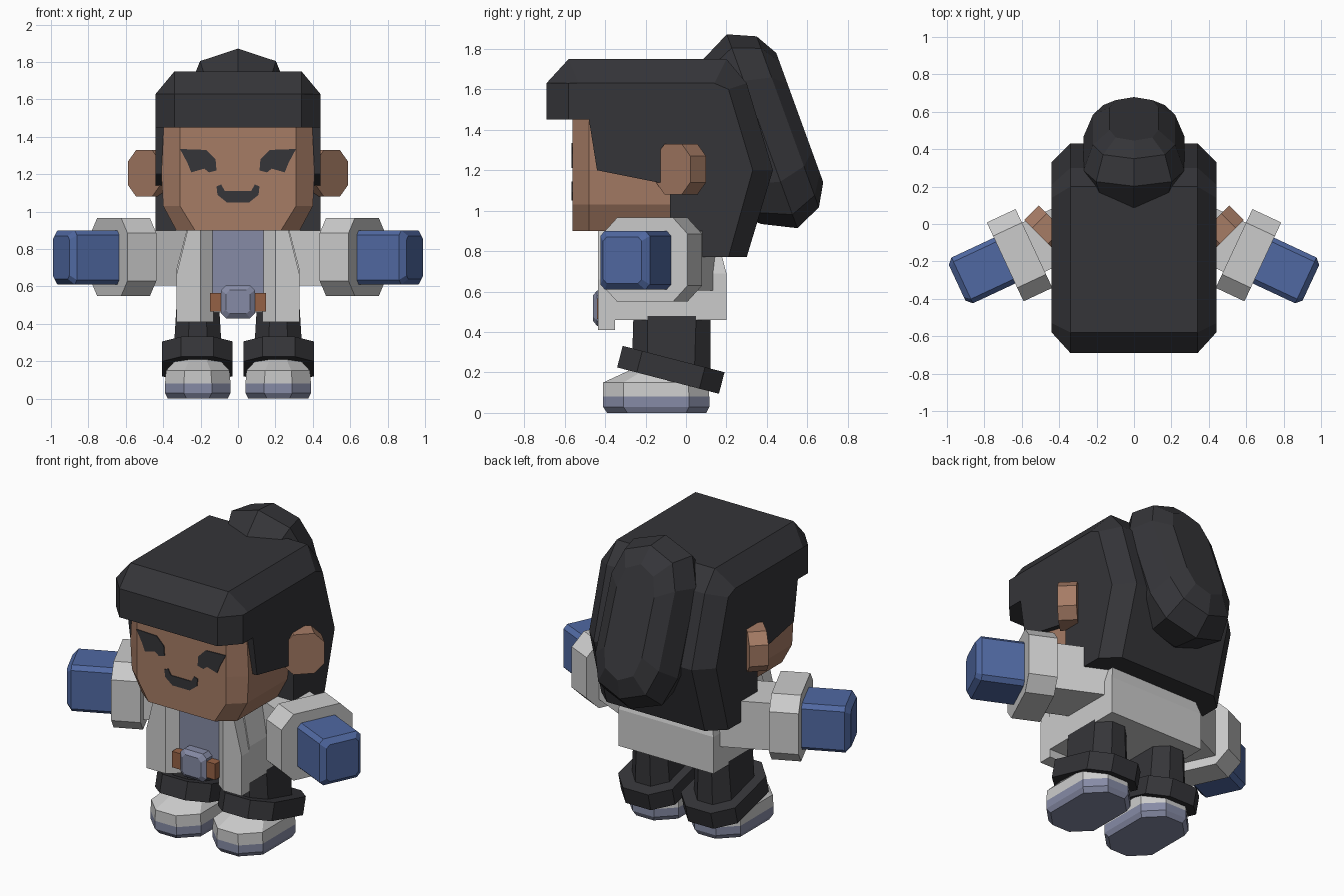
import bpy, bmesh, math
from mathutils import Vector

if "Cube" in bpy.data.objects:
    bpy.data.objects.remove(bpy.data.objects["Cube"])


def material(name, rgb):
    m = bpy.data.materials.new(name)
    m.diffuse_color = (*rgb, 1)
    m.use_nodes = True
    m.node_tree.nodes["Principled BSDF"].inputs["Base Color"].default_value = m.diffuse_color
    return m


SKIN = material("skin", (0.38, 0.20, 0.13))
BLACK = material("black", (0.035, 0.035, 0.04))
BLUE = material("glove_blue", (0.08, 0.14, 0.36))
SLATE = material("slate", (0.24, 0.26, 0.38))
BROWN = material("brown", (0.30, 0.12, 0.06))


def loft(name, rings, mat=None, mirror=False):
    """Join equal-length rings of points into a capped solid."""
    bm = bmesh.new()
    rows = [[bm.verts.new(p) for p in r] for r in rings]
    n = len(rows[0])
    for a, b in zip(rows, rows[1:]):
        for i in range(n):
            j = (i + 1) % n
            bm.faces.new((a[i], a[j], b[j], b[i]))
    bm.faces.new(rows[0])
    bm.faces.new(rows[-1])
    bmesh.ops.recalc_face_normals(bm, faces=bm.faces)
    me = bpy.data.meshes.new(name)
    bm.to_mesh(me)
    bm.free()
    ob = bpy.data.objects.new(name, me)
    bpy.context.collection.objects.link(ob)
    if mat:
        me.materials.append(mat)
    if mirror:
        ob.modifiers.new("mirror", "MIRROR").use_mirror_merge = False
    return ob


def octagon(u0, u1, v0, v1, c):
    """Rectangle with corners cut by c."""
    return [(u0 + c, v0), (u1 - c, v0), (u1, v0 + c), (u1, v1 - c),
            (u1 - c, v1), (u0 + c, v1), (u0, v1 - c), (u0, v0 + c)]


def rect(u0, u1, v0, v1):
    return [(u0, v0), (u1, v0), (u1, v1), (u0, v1)]


def at_z(pts, z):
    return [(x, y, z) for x, y in pts]


def at_y(pts, y):
    return [(x, y, z) for x, z in pts]


def at_x(pts, x):
    return [(x, y, z) for y, z in pts]


def both(half):
    """Complete a half outline by reflecting it in x."""
    return half + [(-x, z) for x, z in reversed(half)]


# Head
face = both([(0.31, 1.6), (0.31, 1.2), (0.31, 1.03), (0.23, 0.90)])
cheek = both([(0.39, 1.6), (0.41, 1.2), (0.40, 1.03), (0.33, 0.90)])
loft("head", [at_y(face, -0.56), at_y(cheek, -0.48), at_y(cheek, 0.15)], SKIN)

# Hair: side profile, inset on the outer sides
edge = [(-0.08, 0.77), (-0.08, 1.14), (-0.14, 1.14), (-0.44, 1.20), (-0.48, 1.45)]
full = edge + [(-0.69, 1.45), (-0.69, 1.63), (-0.58, 1.75), (0.20, 1.75),
               (0.30, 1.63), (0.43, 1.20), (0.30, 0.77)]
inset = edge + [(-0.58, 1.45), (-0.58, 1.63), (-0.53, 1.63), (0.14, 1.63),
                (0.21, 1.60), (0.33, 1.20), (0.21, 0.77)]
loft("hair", [at_x(inset, -0.44), at_x(full, -0.34), at_x(full, 0.34), at_x(inset, 0.44)], BLACK)

# Hair bun: stacked ten-sided outlines along a tilted axis
tilt = math.radians(20)
normal = Vector((0, math.cos(tilt), math.sin(tilt)))
along = Vector((0, -math.sin(tilt), math.cos(tilt)))
ten = [(0, 1), (0.75, 0.86), (1, 0.52), (1, -0.52), (0.75, -0.86),
       (0, -1), (-0.75, -0.86), (-1, -0.52), (-1, 0.52), (-0.75, 0.86)]
loft("hair_bun", [[Vector((x * w, 0, 0)) + along * (1.18 + v * h) + normal * d for x, v in ten]
                  for d, w, h in ((0.56, 0.14, 0.34), (0.67, 0.22, 0.43), (0.83, 0.27, 0.51),
                                  (0.965, 0.22, 0.45), (1.028, 0.13, 0.34))], BLACK)

# Ears, swept back at 45 degrees
k = math.sqrt(0.5)
loft("ear", [[((w + t) * k, (w - t) * k, z) for w, z in octagon(0.19, 0.43, 1.08, 1.33, 0.06)]
             for t in (0.29, 0.40)], SKIN, True)

# Eyes and mouth
eye = [(0.31, 1.335), (0.17, 1.33), (0.12, 1.28), (0.115, 1.22),
       (0.155, 1.21), (0.18, 1.23), (0.25, 1.21), (0.27, 1.26)]
loft("eye", [at_y(eye, -0.55), at_y(eye, -0.565)], BLACK, True)
mouth = both([(0.07, 1.11), (0.09, 1.145), (0.115, 1.135), (0.11, 1.09), (0.06, 1.05)])
loft("mouth", [at_y(mouth, -0.55), at_y(mouth, -0.565)], BLACK)

# Jacket body, front flaps and shirt
loft("jacket", [at_z(rect(-0.33, 0.33, -0.36, 0.20), 0.46),
                at_z(rect(-0.33, 0.33, -0.36, 0.20), 0.69),
                at_z(rect(-0.27, 0.27, -0.34, 0.14), 0.92)])
loft("jacket_flap", [[(0.13, -0.35, z), (0.13, -0.38, z), (0.20, -0.435, z), (x, -0.435, z), (x, -0.35, z)]
                     for z, x in ((0.41, 0.33), (0.66, 0.33), (0.90, 0.27))], None, True)
loft("shirt", [at_z(rect(-0.19, 0.19, -0.385, -0.3), z) for z in (0.47, 0.90)], SLATE)

# Belt and buckle
loft("belt", [at_z(rect(-0.15, 0.15, -0.44, -0.37), z) for z in (0.465, 0.565)], BROWN)
buckle = octagon(-0.09, 0.09, 0.43, 0.605, 0.025)
loft("buckle", [at_y(buckle, -0.38), at_y(buckle, -0.44),
                at_y(octagon(-0.065, 0.065, 0.455, 0.58, 0.02), -0.46)], SLATE)


# Arms: sections across a direction angled forward
def arm_ring(a, pts):
    c, s = math.cos(math.radians(25)), math.sin(math.radians(25))
    return [(a * c + p * s, -a * s + p * c, z) for p, z in pts]


sleeve = rect(-0.03, 0.26, 0.605, 0.90)
loft("sleeve", [arm_ring(0.15, sleeve), arm_ring(0.56, sleeve)], None, True)
cuff = octagon(-0.125, 0.34, 0.55, 0.965, 0.08)
loft("sleeve_cuff", [arm_ring(0.54, cuff), arm_ring(0.71, cuff)], None, True)
glove = octagon(-0.02, 0.25, 0.61, 0.90, 0.025)
loft("glove", [arm_ring(0.65, glove), arm_ring(0.96, glove),
               arm_ring(0.99, octagon(0.01, 0.22, 0.64, 0.87, 0.02))], BLUE, True)

# Trouser legs with tilted cuffs
loft("trouser_leg", [at_z(octagon(0.08, 0.35, -0.27, 0.12, 0.08), 0.15),
                     at_z(octagon(0.10, 0.33, -0.26, 0.12, 0.07), 0.48)], BLACK, True)
c, s = math.cos(math.radians(14.5)), math.sin(math.radians(14.5))
loft("trouser_cuff", [[(x, -0.075 + v * c + d * s, 0.213 - v * s + d * c)
                       for x, v in octagon(0.03, 0.405, -0.26, 0.26, 0.10)]
                      for d in (-0.055, 0.055)], BLACK, True)

# Shoes
loft("shoe_sole", [at_z(octagon(0.055, 0.375, -0.39, 0.10, 0.10), 0),
                   at_z(octagon(0.04, 0.39, -0.41, 0.115, 0.10), 0.03),
                   at_z(octagon(0.04, 0.39, -0.41, 0.115, 0.10), 0.08)], SLATE, True)
loft("shoe_upper", [at_z(octagon(0.04, 0.39, -0.41, 0.115, 0.10), 0.08),
                    at_z(octagon(0.045, 0.385, -0.41, 0.11, 0.10), 0.15),
                    at_z(octagon(0.10, 0.33, -0.28, 0.05, 0.07), 0.21)], None, True)
